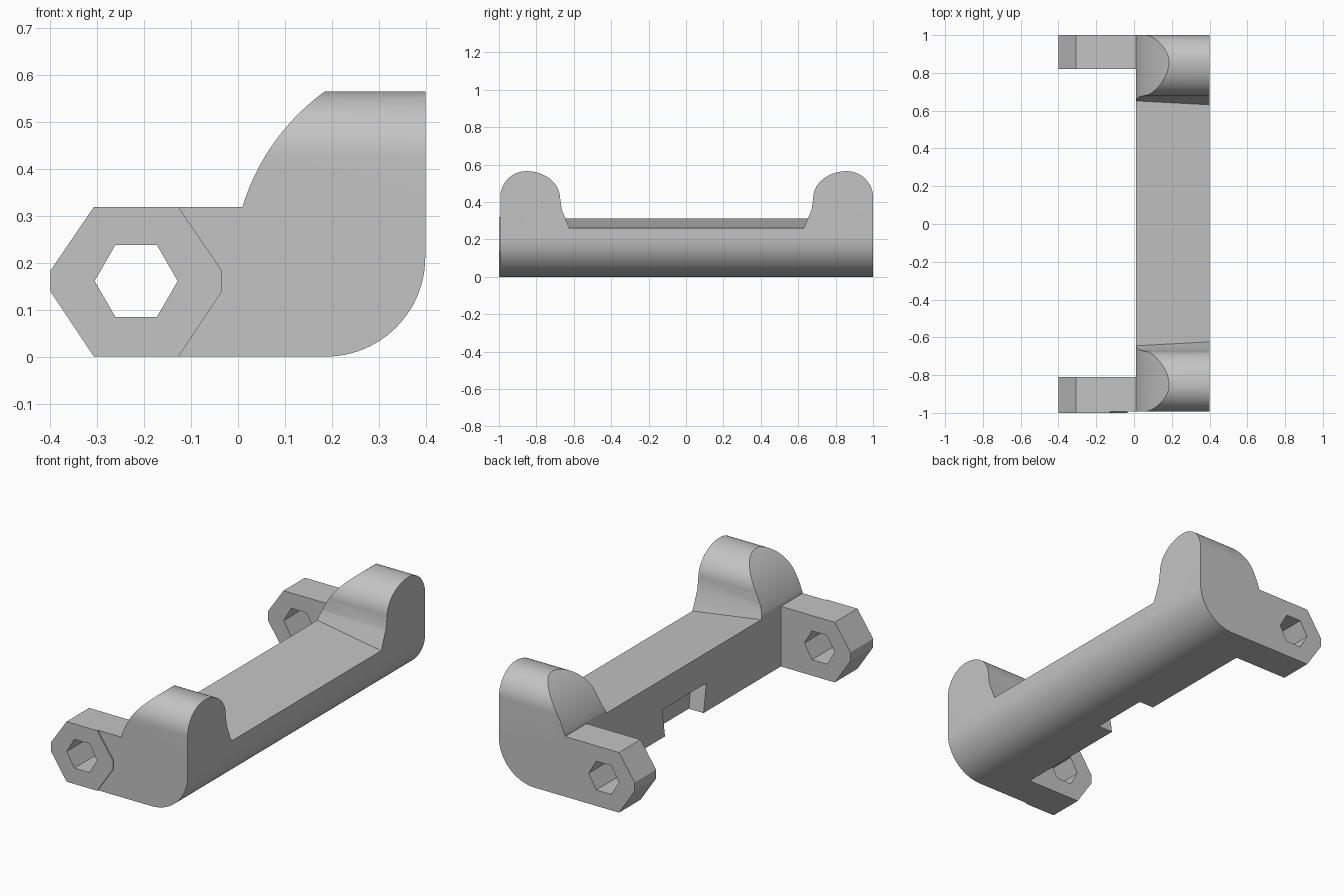
import bpy, bmesh
from math import sin, cos, radians

cube = bpy.data.objects.get("Cube")
if cube:
    bpy.data.objects.remove(cube)

grey = bpy.data.materials.new("plain grey")
grey.use_nodes = True
colour = (0.55, 0.55, 0.55, 1)
grey.diffuse_color = colour
grey.node_tree.nodes["Principled BSDF"].inputs["Base Color"].default_value = colour


def arc(cx, cz, rx, rz, start, end, steps):
    angles = [radians(start + (end - start) * i / steps) for i in range(steps + 1)]
    return [(cx + rx * cos(a), cz + rz * sin(a)) for a in angles]


def loft(name, ring_a, ring_b):
    """Solid between two matching rings of points."""
    bm = bmesh.new()
    a = [bm.verts.new(p) for p in ring_a]
    b = [bm.verts.new(p) for p in ring_b]
    bm.faces.new(a)
    bm.faces.new(b[::-1])
    for i in range(len(a)):
        j = (i + 1) % len(a)
        bm.faces.new((a[j], a[i], b[i], b[j]))
    bmesh.ops.recalc_face_normals(bm, faces=bm.faces)
    mesh = bpy.data.meshes.new(name)
    bm.to_mesh(mesh)
    bm.free()
    mesh.materials.append(grey)
    obj = bpy.data.objects.new(name, mesh)
    bpy.context.collection.objects.link(obj)
    return obj


def prism_y(name, profile, y0, y1):
    return loft(name, [(x, y0, z) for x, z in profile], [(x, y1, z) for x, z in profile])


def combine(target, tool, operation):
    mod = target.modifiers.new("combine", "BOOLEAN")
    mod.operation = operation
    mod.solver = "EXACT"
    mod.object = tool
    bpy.context.view_layer.objects.active = target
    bpy.ops.object.modifier_apply(modifier=mod.name)
    bpy.data.objects.remove(tool)


FRONT, BACK, MID = -0.993, 1.0, 0.0035

# Body: end profile with rounded lower corner and curved shoulder
body_profile = ([(0.01, 0)] + arc(0.187, 0.212, 0.212, 0.212, -90, 0, 24)
                + [(0.399, 0.7), (0.32, 0.7)]
                + arc(0.463, 0.181, 0.474, 0.474, 107, 163, 28) + [(0.01, 0.31)])
body = prism_y("bracket_body", body_profile, FRONT, BACK)


# Side outline: two domed cheeks with a sloping saddle between them
def side_ring(x):
    floor = 0.311 - 0.128 * (x - 0.01)
    half = [(1.2, -0.2), (1.2, 0.2), (0.9965, 0.2)]
    half += arc(0.8565, 0.425, 0.14, 0.14, 0, 90, 16)
    half += arc(0.8565, 0.42, 0.18, 0.145, 90, 180, 16)[1:]
    half += [(0.668, 0.36), (0.627 + (floor - 0.26) * 0.42, floor)]
    half[1:3] = [(0.9965, -0.2)]
    half = half[1:]
    ring = half + [(-y, z) for y, z in reversed(half)]
    return [(x, y + MID, z) for y, z in ring]


combine(body, loft("outline", side_ring(-0.1), side_ring(0.5)), "INTERSECT")

# Dovetail notch under the inner edge of the bar
notch = [(-0.154, -0.05), (0.154, -0.05), (0.185, 0.15), (-0.185, 0.15)]
combine(body, loft("notch", [(-0.05, y, z) for y, z in notch],
                   [(0.097, y, z) for y, z in notch]), "DIFFERENCE")

# Lugs with pointed ends and hexagonal holes
HOLE_X, HOLE_Z = -0.217, 0.161
tip = [(-0.307, 0.319), (-0.399, 0.184), (-0.399, 0.138), (-0.307, 0)]
lug = tip + [(0.06, 0), (0.06, 0.319)]
for y0, y1 in ((FRONT, -0.81), (0.82, BACK)):
    combine(body, prism_y("lug", lug, y0, y1), "UNION")

# Thin raised pad on the front lug
pad = prism_y("front_pad", tip + [(2 * HOLE_X - x, z) for x, z in reversed(tip)], -1, FRONT)

hexagon = arc(HOLE_X, HOLE_Z, 0.0885, 0.0885, 0, 300, 5)
for part in (body, pad):
    combine(part, prism_y("hole", hexagon, -1.2, 1.2), "DIFFERENCE")
    bpy.ops.object.select_all(action="DESELECT")
    part.select_set(True)
    bpy.context.view_layer.objects.active = part
    bpy.ops.object.shade_smooth_by_angle(angle=radians(20))
